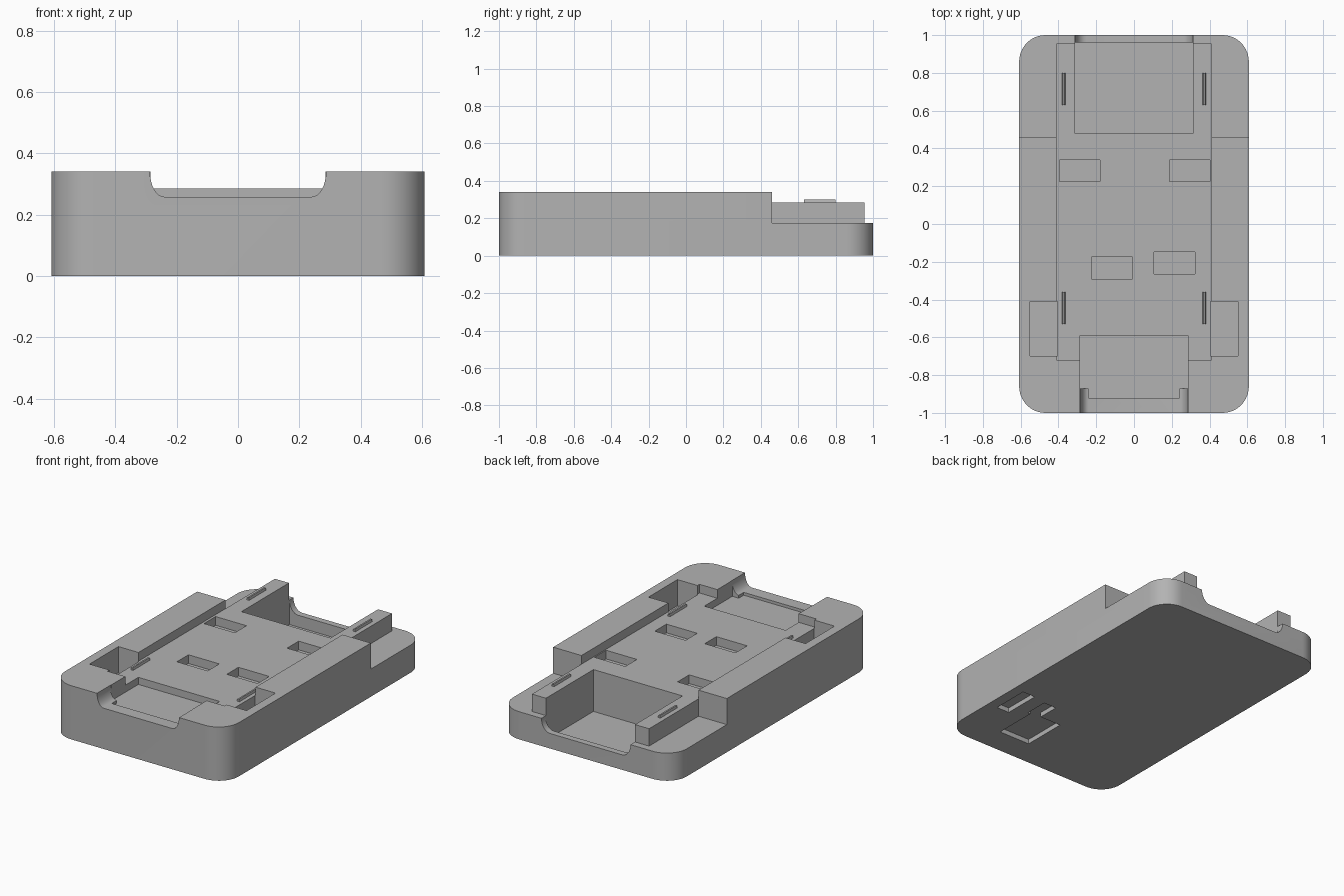
import bpy, bmesh, math

old = bpy.data.objects.get("Cube")
if old:
    bpy.data.objects.remove(old)

grey = bpy.data.materials.new("plain_grey")
grey.use_nodes = True
colour = (0.45, 0.45, 0.45, 1)
grey.diffuse_color = colour
grey.node_tree.nodes["Principled BSDF"].inputs["Base Color"].default_value = colour

TOP, DECK, LEDGE = 0.34, 0.285, 0.175
HALF_W, TRAY_W = 0.608, 0.41
RAIL_END = 0.955


def prism(name, points, vector):
    """Closed solid made by pushing a flat outline along a vector."""
    bm = bmesh.new()
    face = bm.faces.new([bm.verts.new(p) for p in points])
    new = bmesh.ops.extrude_face_region(bm, geom=[face])["geom"]
    bmesh.ops.translate(bm, vec=vector, verts=[v for v in new if isinstance(v, bmesh.types.BMVert)])
    bmesh.ops.recalc_face_normals(bm, faces=bm.faces)
    mesh = bpy.data.meshes.new(name)
    bm.to_mesh(mesh)
    bm.free()
    mesh.materials.append(grey)
    obj = bpy.data.objects.new(name, mesh)
    bpy.context.collection.objects.link(obj)
    return obj


def box(name, x0, x1, y0, y1, z0, z1):
    return prism(name, [(x0, y0, z0), (x1, y0, z0), (x1, y1, z0), (x0, y1, z0)], (0, 0, z1 - z0))


def notch(name, half, radius, floor, rim, y0, y1):
    """Bowl-edged thumb notch, cut along y."""
    arc = [(half - radius + radius * math.cos(a), floor + (rim - floor) * (1 - math.sin(a)))
           for a in [i * math.pi / 16 for i in range(9)]]
    right = [(half, 0.5)] + arc
    outline = right + [(-x, z) for x, z in reversed(right)]
    return prism(name, [(x, y0, z) for x, z in outline], (0, y1 - y0, 0))


def cut(target, cutter):
    mod = target.modifiers.new("cut", "BOOLEAN")
    mod.operation, mod.solver, mod.object = "DIFFERENCE", "EXACT", cutter
    bpy.context.view_layer.objects.active = target
    bpy.ops.object.modifier_apply(modifier=mod.name)
    bpy.data.objects.remove(cutter)


# Body with rounded corners
radius = 0.14
outline = []
for k, (sx, sy) in enumerate([(1, 1), (-1, 1), (-1, -1), (1, -1)]):
    for i in range(13):
        a = math.pi / 2 * (k + i / 12)
        outline.append((sx * (HALF_W - radius) + radius * math.cos(a),
                        sy * (1 - radius) + radius * math.sin(a), 0))
body = prism("tray_body", outline, (0, 0, TOP))

# Shallow tray and lowered rear ledge
cut(body, box("tray", -TRAY_W, TRAY_W, -0.72, 1.1, DECK, 0.5))
cut(body, box("rear_end", -0.7, 0.7, RAIL_END, 1.1, LEDGE, 0.5))
for s in (-1, 1):
    x0, x1 = sorted((s * TRAY_W, s * 0.7))
    cut(body, box("rear_side", x0, x1, 0.46, 1.1, LEDGE, 0.5))

# Deep rear bay and its notched lip
cut(body, box("rear_bay", -0.312, 0.312, 0.48, 0.96, 0.02, 0.5))
cut(body, notch("rear_notch", 0.312, 0.06, 0.095, LEDGE, 0.95, 1.1))

# Shallow front bay and its notched lip
cut(body, box("front_bay", -0.285, 0.285, -0.87, -0.59, 0.24, 0.5))
cut(body, notch("front_notch", 0.287, 0.047, 0.258, TOP, -1.1, -0.86))
cut(body, box("front_bay_end", -0.24, 0.24, -0.92, -0.85, 0.24, 0.5))

# Side pockets
for s in (-1, 1):
    x0, x1 = sorted((s * 0.405, s * 0.55))
    cut(body, box("side_pocket", x0, x1, -0.70, -0.41, LEDGE, 0.5))

# Slots in the tray floor, by centre
for x, y in ((-0.287, 0.282), (0.295, 0.282), (-0.117, -0.232), (0.215, -0.207)):
    cut(body, box("slot", x - 0.108, x + 0.108, y - 0.058, y + 0.058, 0.23, 0.5))

# Recesses in the underside
for x0, x1, y0, y1 in ((0.45, 0.54, -0.62, -0.38), (0.27, 0.36, -0.55, -0.40), (0.12, 0.34, -0.83, -0.54)):
    cut(body, box("underside_recess", x0, x1, y0, y1, -0.1, 0.03))

# Thin gripping ridges on the rails
for s, side in ((1, "left"), (-1, "right")):
    for y, end in ((0.715, "rear"), (-0.445, "front")):
        x = s * 0.372
        prism(f"{end}_{side}_ridge",
              [(x - 0.009, y - 0.085, DECK - 0.002), (x + 0.009, y - 0.085, DECK - 0.002),
               (x + 0.005, y - 0.085, 0.3), (x - 0.005, y - 0.085, 0.3)], (0, 0.17, 0))

# Smooth corners, sharp edges
bpy.ops.object.select_all(action="DESELECT")
body.select_set(True)
bpy.context.view_layer.objects.active = body
bpy.ops.object.shade_smooth_by_angle(angle=math.radians(30))
